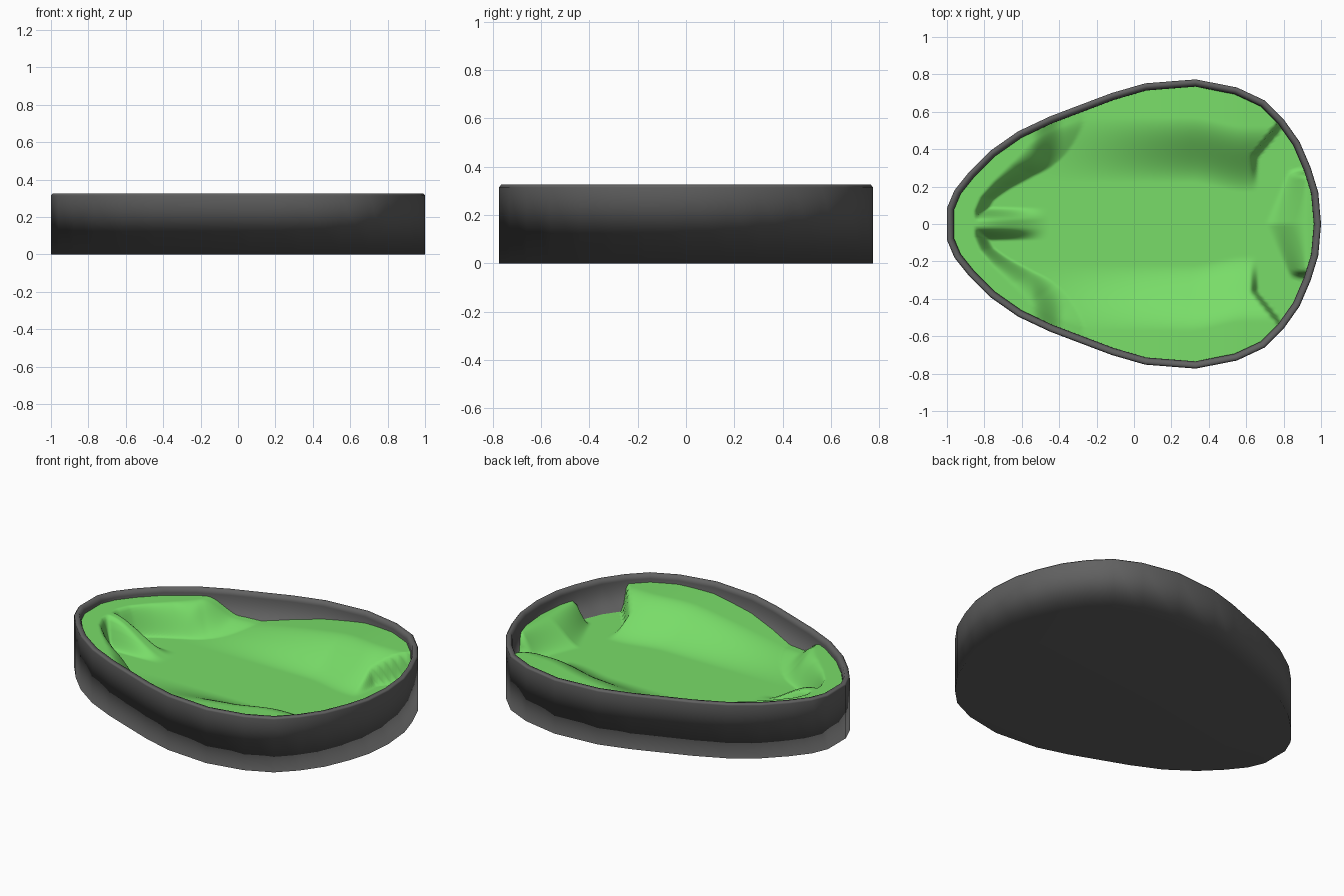
import bpy, bmesh, math
from mathutils import Vector

if "Cube" in bpy.data.objects:
    bpy.data.objects.remove(bpy.data.objects["Cube"])

# Egg-shaped outline, +y half from left tip to right tip
HALF = [(-1, .085), (-.96, .18), (-.88, .28), (-.77, .39), (-.62, .495), (-.45, .575),
        (-.3, .632), (-.12, .70), (.06, .752), (.33, .773), (.55, .73), (.70, .66),
        (.80, .56), (.885, .44), (.945, .30), (.985, .17)]
OUTLINE = [Vector(p) for p in HALF] + [Vector((1, 0))] + [Vector((x, -y)) for x, y in reversed(HALF)]
FLOOR, RIM = .12, .325


def inset(pts, d):
    """Move a clockwise outline inwards by d."""
    out = []
    for i, p in enumerate(pts):
        a, b = (p - pts[i - 1]).normalized(), (pts[(i + 1) % len(pts)] - p).normalized()
        t = (a + b).normalized()
        out.append(p + Vector((t.y, -t.x)) * d / max(.5, t.dot(a)))
    return out


def ss(a, b, v):
    t = min(1, max(0, (v - a) / (b - a)))
    return t * t * (3 - 2 * t)


def material(name, color):
    m = bpy.data.materials.new(name)
    m.diffuse_color = (*color, 1)
    m.use_nodes = True
    m.node_tree.nodes["Principled BSDF"].inputs["Base Color"].default_value = m.diffuse_color
    return m


def finish(name, bm, mat):
    bmesh.ops.recalc_face_normals(bm, faces=bm.faces)
    for f in bm.faces:
        f.smooth = True
    me = bpy.data.meshes.new(name)
    bm.to_mesh(me)
    bm.free()
    me.materials.append(mat)
    ob = bpy.data.objects.new(name, me)
    bpy.context.collection.objects.link(ob)
    return ob


def bridge(bm, a, b):
    n = len(a)
    for i in range(n):
        bm.faces.new((a[i], a[(i + 1) % n], b[(i + 1) % n], b[i]))


# Tray shell: closed base, wall, chamfered rim, inner wall
bm = bmesh.new()
rings = []
for d, z in [(0, 0), (0, .315), (.008, RIM), (.028, RIM), (.038, .30), (.04, .05)]:
    rings.append([bm.verts.new((p.x, p.y, z)) for p in inset(OUTLINE, d)])
for a, b in zip(rings, rings[1:]):
    bridge(bm, a, b)
bm.faces.new(rings[0])
bm.faces.new(rings[-1])
shell = finish("tray_shell", bm, material("dark_grey", (.12, .12, .12)))
# area-weighted shading keeps the large base reading flat
shell.modifiers.new("weighted_normals", "WEIGHTED_NORMAL").mode = 'FACE_AREA'


def height(x, y, r):
    """Green surface: flat floor with banks along the edge."""
    y = abs(y)
    # long side banks, ending in a steep step
    cut = .62 + .8 * max(0, y - .36)
    side = .16 * ss(-.75, .6, x) * ss(.22, .57, y + .05 * ss(.3, .6, x)) * (1 - ss(cut, cut + .045, x))
    # bank at the wide end
    end = .13 * ss(.70 + .45 * y, .93, x) * (1 - ss(.25, .29, y))
    # bank around the narrow end with a central ridge, leaving two pockets
    start = .81 - .15 * ss(.1, .35, y)
    fade = 1 - .6 * ss(-.55, -.38, x) - .4 * ss(-.45, .05, x)
    tip = .165 * ss(start, .89 + .06 * ss(.3, .5, y), r) * fade
    ridge = .165 * (1 - ss(.02, .09, y)) * (1 - ss(-.85, -.45, x))
    return FLOOR + max(side, end, tip, ridge)


# Green surface: concentric rings following the outline
bm = bmesh.new()
edge = inset(OUTLINE, .038)
SUB, RINGS = 9, 90
border = [p.lerp(edge[(i + 1) % len(edge)], k / SUB) for i, p in enumerate(edge) for k in range(SUB)]
prev = None
for j in range(1, RINGS + 1):
    r = (j / RINGS) ** .8
    ring = [bm.verts.new((p.x * r, p.y * r, height(p.x * r, p.y * r, r))) for p in border]
    if prev:
        bridge(bm, prev, ring)
    else:
        c = bm.verts.new((0, 0, FLOOR))
        for i in range(len(ring)):
            bm.faces.new((c, ring[i - 1], ring[i]))
    prev = ring
green = finish("green_surface", bm, material("green", (.19, .72, .14)))
if green.data.polygons[0].normal.z < 0:
    green.data.flip_normals()
